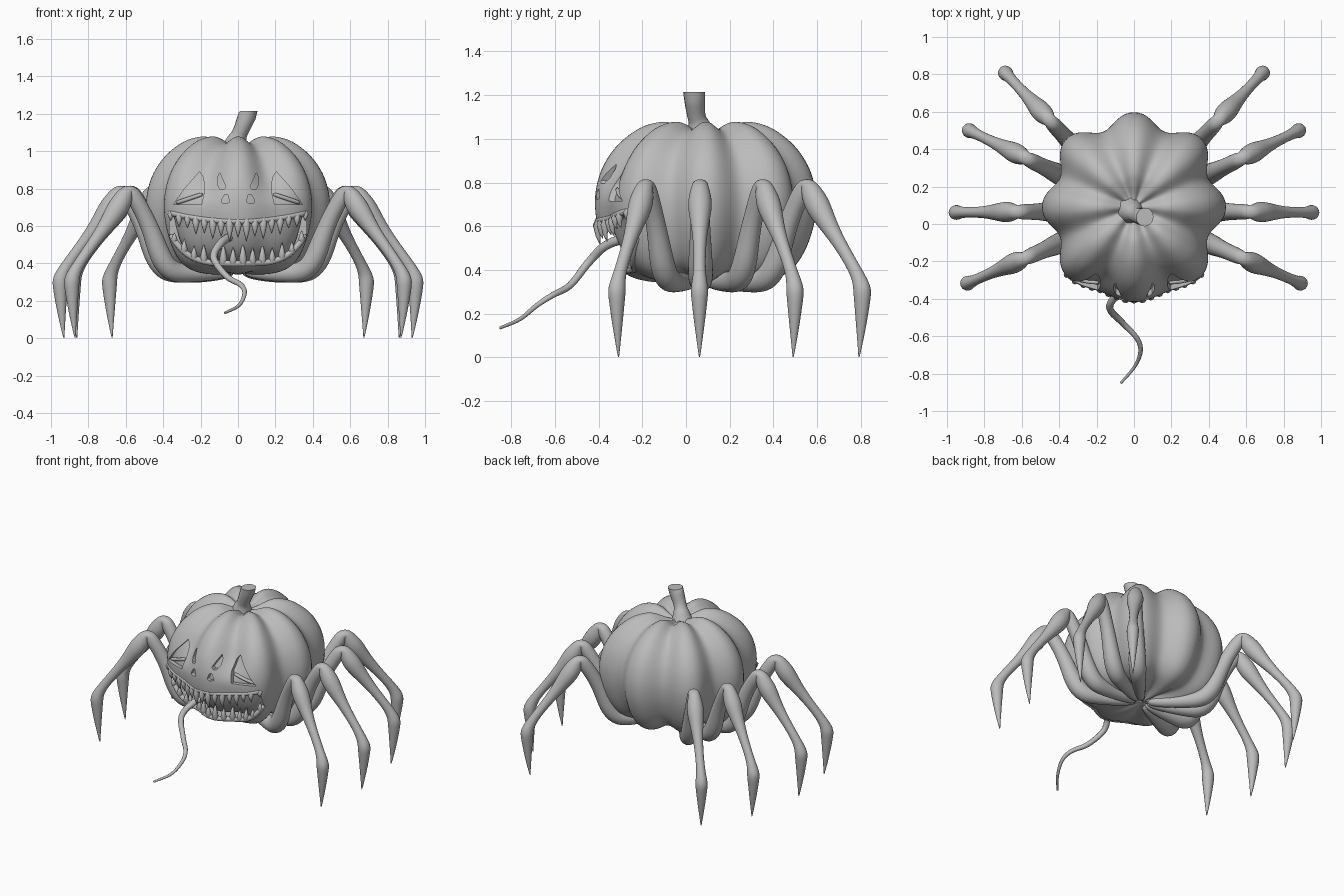
import bpy, bmesh, math
from math import sin, cos, pi, radians
from mathutils import Vector
from mathutils.bvhtree import BVHTree

if "Cube" in bpy.data.objects:
    bpy.data.objects.remove(bpy.data.objects["Cube"])

grey = bpy.data.materials.new("plain grey")
grey.use_nodes = True
grey.diffuse_color = (0.5, 0.5, 0.5, 1)
grey.node_tree.nodes["Principled BSDF"].inputs["Base Color"].default_value = (0.5, 0.5, 0.5, 1)


def add(name, bm, subsurf=0, sharp=40):
    bmesh.ops.recalc_face_normals(bm, faces=bm.faces)
    me = bpy.data.meshes.new(name)
    bm.to_mesh(me)
    bm.free()
    me.materials.append(grey)
    me.shade_smooth()
    if not subsurf:
        me.set_sharp_from_angle(angle=radians(sharp))
    ob = bpy.data.objects.new(name, me)
    bpy.context.scene.collection.objects.link(ob)
    if subsurf:
        mod = ob.modifiers.new("smooth", "SUBSURF")
        mod.levels = mod.render_levels = subsurf
    return ob


def tube(bm, pts, radii, ref, sides=8, flat=1.0):
    """Sweep a ring along points; ref gives the width direction."""
    pts = [Vector(p) for p in pts]
    rings = []
    for i, p in enumerate(pts):
        t = (pts[min(i + 1, len(pts) - 1)] - pts[max(i - 1, 0)]).normalized()
        u = Vector(ref)
        u = (u - t * u.dot(t)).normalized()
        v = t.cross(u)
        rings.append([bm.verts.new(p + radii[i] * (u * cos(a) + v * sin(a) * flat))
                      for a in (2 * pi * k / sides for k in range(sides))])
    for a, b in zip(rings, rings[1:]):
        for k in range(sides):
            n = (k + 1) % sides
            bm.faces.new((a[k], a[n], b[n], b[k]))
    bm.faces.new(rings[0])
    return bm.faces.new(rings[-1])


def spline(pts, steps):
    """Catmull-Rom samples through the points."""
    p = [Vector(q) for q in pts]
    p = [2 * p[0] - p[1]] + p + [2 * p[-1] - p[-2]]
    out = []
    for a, b, c, d in zip(p, p[1:], p[2:], p[3:]):
        for s in range(steps):
            t = s / steps
            out.append(0.5 * (2 * b + (c - a) * t + (2 * a - 5 * b + 4 * c - d) * t * t
                              + (3 * b - a - 3 * c + d) * t ** 3))
    return out + [p[-2]]


def ramp(value, low, high):
    t = min(1, max(0, (value - low) / (high - low)))
    return t * t * (3 - 2 * t)


# Pumpkin: eight-lobed body around a vertical profile, flatter across the face
MID_Y, MID_Z = 0.09, 0.7
PROFILE = [(0, 1.03), (0.06, 1.035), (0.13, 1.065), (0.2, 1.078), (0.3, 1.05), (0.4, 0.975),
           (0.467, 0.88), (0.5, 0.78), (0.506, 0.685), (0.49, 0.585), (0.45, 0.48),
           (0.39, 0.4), (0.3, 0.355), (0.15, 0.34), (0, 0.35)]


def pumpkin(shrink, around=128):
    bm = bmesh.new()
    rows = []
    for r, z in spline(PROFILE, 4):
        row = []
        for k in range(around):
            a = 2 * pi * k / around
            face = ramp(-sin(a), 0.6, 0.85) * (1 - ramp(z, 0.7, 0.9))
            valley = (0.5 - 0.5 * cos(8 * a)) ** 1.2
            groove = 0.15 * valley * min(1, max(r, 0) / 0.12) * (1 - 0.65 * face)
            s = shrink(z)
            rr = max(r, 0.0005) * (1 - groove) * s
            rr *= 1 - 0.03 * cos(a) ** 2 + 0.03 * sin(2 * a) ** 2
            row.append(bm.verts.new((rr * cos(a), MID_Y + rr * sin(a),
                                     MID_Z + (z - MID_Z) * (1 - 0.6 * groove) * s)))
        rows.append(row)
    for a, b in zip(rows, rows[1:]):
        for k in range(around):
            n = (k + 1) % around
            bm.faces.new((a[k], a[n], b[n], b[k]))
    bm.faces.new(rows[0])
    bm.faces.new(rows[-1])
    bmesh.ops.recalc_face_normals(bm, faces=bm.faces)
    return bm


bm = pumpkin(lambda z: 1)
skin = BVHTree.FromBMesh(bm)
body = add("pumpkin_body", bm)
# Inner core forms the floor of the carved face
add("inner_core", pumpkin(lambda z: 0.87 + 0.075 * ramp(z, 0.62, 0.7)))


def on_skin(x, z, lift=0.0):
    hit = skin.ray_cast(Vector((x, -2, z)), Vector((0, 1, 0)))[0]
    return Vector((x, (hit.y if hit else -0.15) - lift, z))


def upper_lip(x):
    return 0.625 + 0.35 * x * x


def lower_lip(x):
    return 0.4 + 9 * x ** 4


# Face carving: mouth, main eyes, small eyes and nostrils
MOUTH_X = 0.365
xs = [MOUTH_X * (i / 12 - 1) for i in range(25)]
EYE = [(0.345, 0.715), (0.285, 0.80), (0.205, 0.89), (0.185, 0.86), (0.178, 0.79), (0.195, 0.715)]
SMALL_EYE = [(0.065, 0.81), (0.075, 0.795), (0.095, 0.795), (0.11, 0.82), (0.108, 0.86), (0.098, 0.885)]
NOSTRIL = [(0.045, 0.73), (0.06, 0.72), (0.09, 0.725), (0.085, 0.745), (0.07, 0.77), (0.055, 0.765)]
shapes = [[(x, upper_lip(x)) for x in xs] + [(x, lower_lip(x)) for x in reversed(xs)]]
for shape in (EYE, SMALL_EYE, NOSTRIL):
    shapes += [[(s * x, z) for x, z in shape] for s in (1, -1)]
bm = bmesh.new()
for shape in shapes:
    front = bm.faces.new([bm.verts.new((x, -1, z)) for x, z in shape])
    ext = bmesh.ops.extrude_face_region(bm, geom=[front], use_keep_orig=True)
    bmesh.ops.translate(bm, vec=(0, 0.88, 0),
                        verts=[g for g in ext["geom"] if isinstance(g, bmesh.types.BMVert)])
cutter = add("face_cutter", bm)
cutter.hide_render = True
mod = body.modifiers.new("carve", "BOOLEAN")
mod.operation, mod.solver, mod.object = "DIFFERENCE", "EXACT", cutter
bpy.context.view_layer.update()
carved = bpy.data.meshes.new_from_object(body.evaluated_get(bpy.context.evaluated_depsgraph_get()))
body.modifiers.clear()
body.data = carved
carved.shade_smooth()
carved.set_sharp_from_angle(angle=radians(40))
bpy.data.objects.remove(cutter)

# Lips and slanted eyelids
for name, lip in (("upper_lip", upper_lip), ("lower_lip", lower_lip)):
    bm = bmesh.new()
    tube(bm, [on_skin(x, lip(x), -0.01) for x in xs], [0.018] * len(xs), (0, 0, 1))
    add(name, bm, 1)
for s, side in ((1, "left"), (-1, "right")):
    bm = bmesh.new()
    lid = [(0.335 - 0.15 * t, 0.722 + 0.05 * t) for t in (0, 0.25, 0.5, 0.75, 1)]
    tube(bm, [on_skin(s * x, z, -0.022) for x, z in lid], [0.012] * 5, (0, 0, 1))
    add(side + "_eyelid", bm, 1)

# Teeth: curved spikes along both lips
for name, lip, count, reach, way in (("upper_teeth", upper_lip, 17, 0.36, -1),
                                     ("lower_teeth", lower_lip, 14, 0.34, 1)):
    bm = bmesh.new()
    for i in range(count):
        x = reach * (2 * i / (count - 1) - 1)
        size = (1 - 0.5 * (x / reach) ** 2) * (1 if i % 2 else 0.8)
        base = on_skin(x, lip(x), -0.012)
        length = way * 0.11 * size
        path = [base + Vector((0, -0.01 * b, length * t))
                for t, b in ((-0.05, 0), (0.25, 1), (0.65, 0.9), (1, 0))]
        w = 0.013 + 0.008 * size
        tube(bm, path, [w * 0.9, w, w * 0.55, 0.001], (1, 0, 0))
    add(name, bm, 0, 70)

# Long curling tongue
path = spline([(-0.03, -0.27, 0.55), (-0.09, -0.37, 0.51), (-0.13, -0.45, 0.43), (-0.06, -0.53, 0.33),
               (0.015, -0.61, 0.285), (0.035, -0.68, 0.24), (0.005, -0.76, 0.175),
               (-0.07, -0.85, 0.135)], 5)
bm = bmesh.new()
tube(bm, path, [0.024 - 0.017 * i / (len(path) - 1) for i in range(len(path))], (1, 0, 0), 10)
add("tongue", bm, 0, 60)

# Crooked stem with a flared foot and a level, dished cut end
bm = bmesh.new()
path = spline([(-0.02, 0.07, 1.0), (-0.005, 0.06, 1.06), (0.02, 0.045, 1.12), (0.058, 0.037, 1.21)], 4)
top = tube(bm, path, [0.075 - 0.033 * min(1, i / 6) + 0.008 * max(0, (i - 8) / 4)
                      for i in range(len(path))], (0, 1, 0), 16)
for v in top.verts:
    v.co.z = 1.215
bmesh.ops.inset_region(bm, faces=[top], thickness=0.01, depth=-0.012)
add("stem", bm)

# Legs: one jointed profile (reach, height, radius) swung round the body
LEG = [(0.03, 0.36, 0.03), (0.15, 0.345, 0.038), (0.28, 0.345, 0.048), (0.38, 0.35, 0.06),
       (0.44, 0.42, 0.06), (0.485, 0.55, 0.05), (0.54, 0.67, 0.044), (0.59, 0.75, 0.045),
       (0.615, 0.79, 0.038), (0.628, 0.795, 0.036), (0.655, 0.745, 0.053), (0.69, 0.69, 0.06),
       (0.74, 0.62, 0.045), (0.81, 0.53, 0.031),
       (0.895, 0.42, 0.028), (0.935, 0.355, 0.034), (0.952, 0.31, 0.044), (0.95, 0.26, 0.038),
       (0.945, 0.16, 0.026), (0.936, 0.05, 0.01), (0.932, 0.01, 0.004), (0.93, 0.0, 0.002)]
for name, angle, scale in (("front", -23.5, 1.02), ("middle", -0.5, 1.0), ("third", 26, 1.03), ("rear", 47, 1.06)):
    a = radians(angle)
    for s, side in ((1, "left"), (-1, "right")):
        bm = bmesh.new()
        path = [(s * r * scale * cos(a), 0.07 + r * scale * sin(a), z) for r, z, w in LEG]
        tube(bm, path, [w * 1.05 for r, z, w in LEG], (-s * sin(a), cos(a), 0), 8, 1.05)
        add(f"{name}_{side}_leg", bm, 2)
